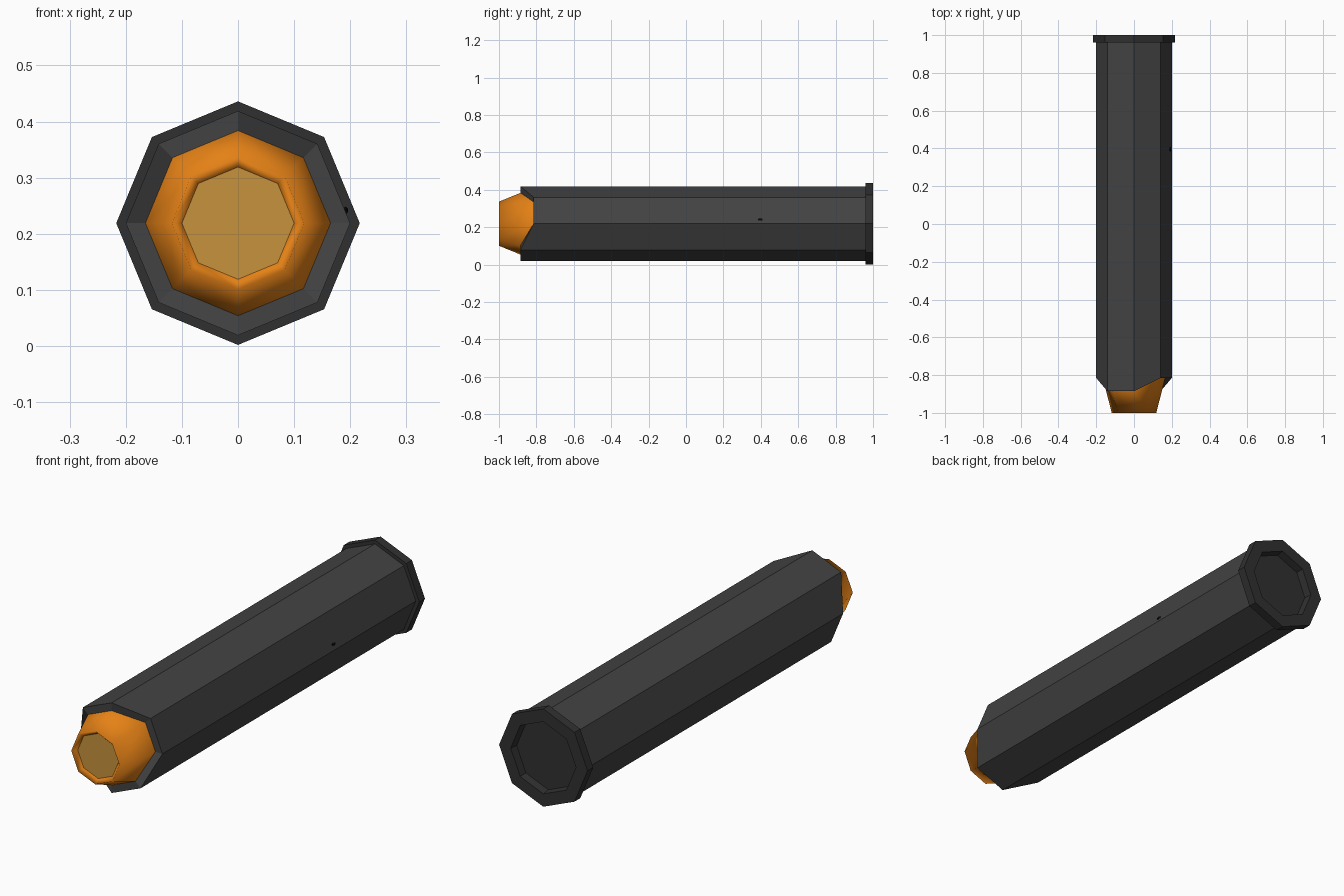
import bpy, bmesh
from math import cos, sin, pi

if "Cube" in bpy.data.objects:
    bpy.data.objects.remove(bpy.data.objects["Cube"])

N = 8
CZ = 0.219


def mat(name, c):
    m = bpy.data.materials.new(name)
    m.diffuse_color = (*c, 1)
    m.use_nodes = True
    m.node_tree.nodes["Principled BSDF"].inputs["Base Color"].default_value = m.diffuse_color
    return m


dark = mat("dark_grey", (0.055, 0.055, 0.055))
darker = mat("darker_grey", (0.03, 0.03, 0.03))
orange = mat("orange", (0.78, 0.22, 0.008))
tan = mat("tan", (0.57, 0.29, 0.045))
black = mat("black", (0.005, 0.005, 0.005))


def lathe(name, rings, material, cap_start=False, cap_end=False, smooth=False):
    """Octagonal rings along y: (radius, y) where y may be a list per corner."""
    bm = bmesh.new()
    loops = []
    for r, y in rings:
        ys = y if isinstance(y, list) else [y] * N
        loops.append([bm.verts.new((r * cos(2 * pi * i / N), ys[i],
                                    CZ + r * sin(2 * pi * i / N))) for i in range(N)])
    for a, b in zip(loops, loops[1:]):
        for i in range(N):
            j = (i + 1) % N
            bm.faces.new((a[i], a[j], b[j], b[i]))
    if cap_start:
        bm.faces.new(loops[0])
    if cap_end:
        bm.faces.new(loops[-1][::-1])
    me = bpy.data.meshes.new(name)
    bm.to_mesh(me)
    bm.free()
    me.materials.append(material)
    for p in me.polygons:
        p.use_smooth = smooth
    ob = bpy.data.objects.new(name, me)
    bpy.context.collection.objects.link(ob)
    return ob


# Notched mouth: corner heights alternate in pairs around the octagon
mouth = [-0.815, -0.815, -0.885, -0.885] * 2

# Casing tube with its front lip
lathe("casing", [(0.165, mouth), (0.2, mouth), (0.2, 0.96)], dark)

# Tapered nose with a shallow cup at the tip
lathe("nose", [(0.1, -0.98), (0.118, -1.0), (0.165, mouth)], orange, smooth=True)
lathe("nose_tip", [(0.1, -0.98)], tan, cap_start=True)

# Base rim with a recessed rear face
lathe("base_rim", [(0.2, 0.96), (0.217, 0.96), (0.217, 1.0), (0.16, 1.0), (0.155, 0.965)],
      darker, cap_end=True)

# Tiny dark fleck on the right side
bm = bmesh.new()
bmesh.ops.create_icosphere(bm, subdivisions=1, radius=1)
for v in bm.verts:
    v.co = (0.191 + 0.006 * v.co.x, 0.396 + 0.014 * v.co.y, 0.241 + 0.008 * v.co.z)
me = bpy.data.meshes.new("side_fleck")
bm.to_mesh(me)
bm.free()
me.materials.append(black)
bpy.context.collection.objects.link(bpy.data.objects.new("side_fleck", me))
